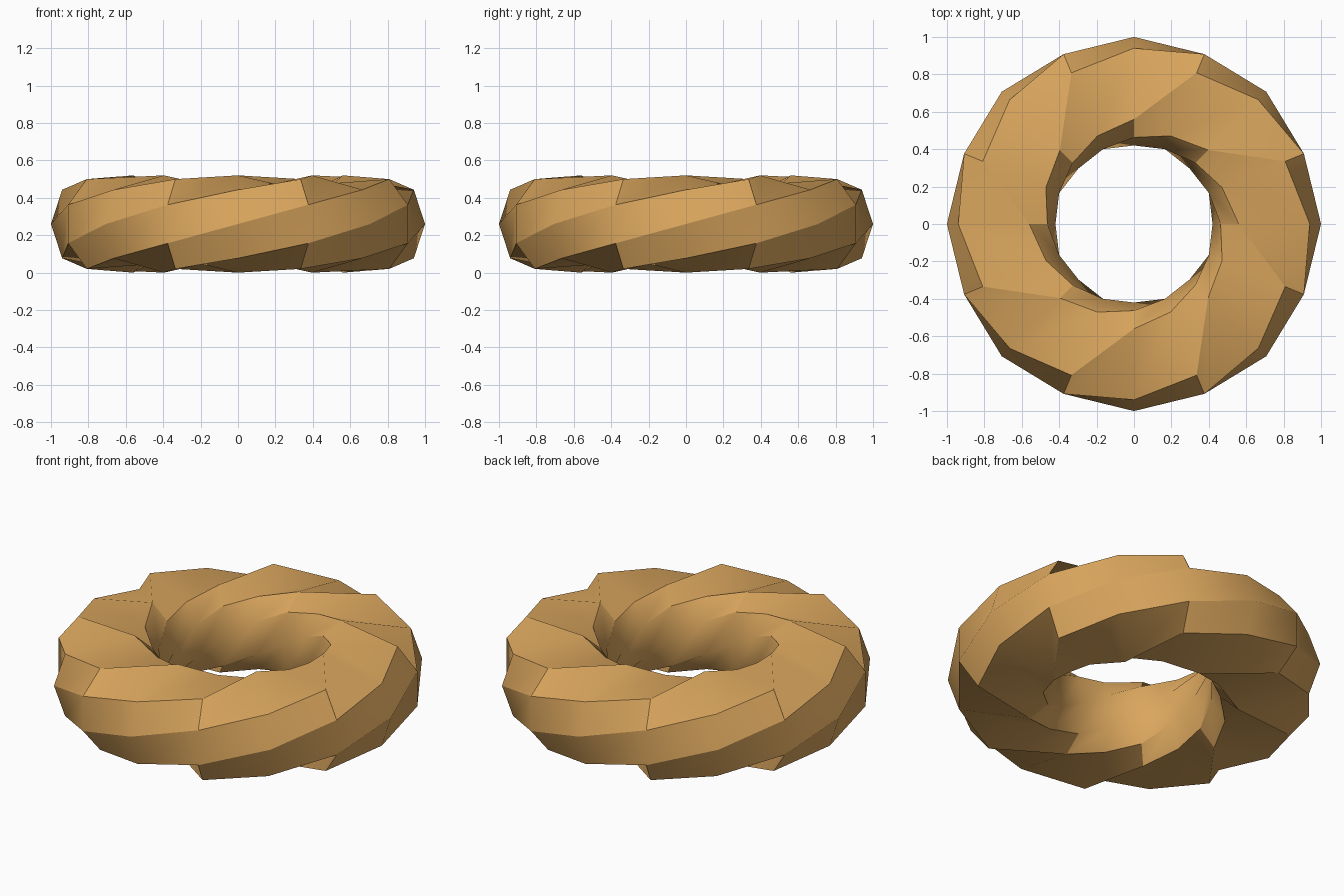
import bpy
import bmesh
import math

cube = bpy.data.objects.get("Cube")
if cube:
    bpy.data.objects.remove(cube, do_unlink=True)

STEPS = 16   # sections around the ring, and stations around the profile
SIDES = 8    # corners of each section
MID = 0.26   # height of the ring's middle plane

# Upper half of the profile, from the outer rim to the inner rim: radius, height above middle
upper = [(1.0, 0), (0.983, 0.103), (0.94, 0.183), (0.875, 0.24), (0.56, 0.26),
         (0.51, 0.215), (0.463, 0.177), (0.433, 0.098), (0.42, 0)]
profile = upper + [(r, -h) for r, h in upper[-2:0:-1]]

# Gold material
gold = bpy.data.materials.new("golden tan")
gold.use_nodes = True
color = (0.70, 0.38, 0.11, 1)
gold.diffuse_color = color
gold.node_tree.nodes["Principled BSDF"].inputs["Base Color"].default_value = color

# Twisted ring: each section moves its corners one station further round the profile
bm = bmesh.new()
rings = []
for i in range(STEPS):
    angle = math.tau * i / STEPS
    ring = []
    for j in range(SIDES):
        r, h = profile[(i + 2 * j) % STEPS]
        ring.append(bm.verts.new((r * math.cos(angle), r * math.sin(angle), MID + h)))
    rings.append(ring)

for i in range(STEPS):
    here, after = rings[i], rings[(i + 1) % STEPS]
    for j in range(SIDES):
        k = (j + 1) % SIDES
        bm.faces.new((here[j], after[j], after[k], here[k]))
bmesh.ops.recalc_face_normals(bm, faces=bm.faces)

mesh = bpy.data.meshes.new("twisted_ring")
bm.to_mesh(mesh)
bm.free()
mesh.materials.append(gold)
ring_object = bpy.data.objects.new("twisted_ring", mesh)
bpy.context.collection.objects.link(ring_object)

# Smooth bands with sharp creases
bpy.ops.object.select_all(action="DESELECT")
ring_object.select_set(True)
bpy.context.view_layer.objects.active = ring_object
bpy.ops.object.shade_smooth_by_angle(angle=math.radians(30))
